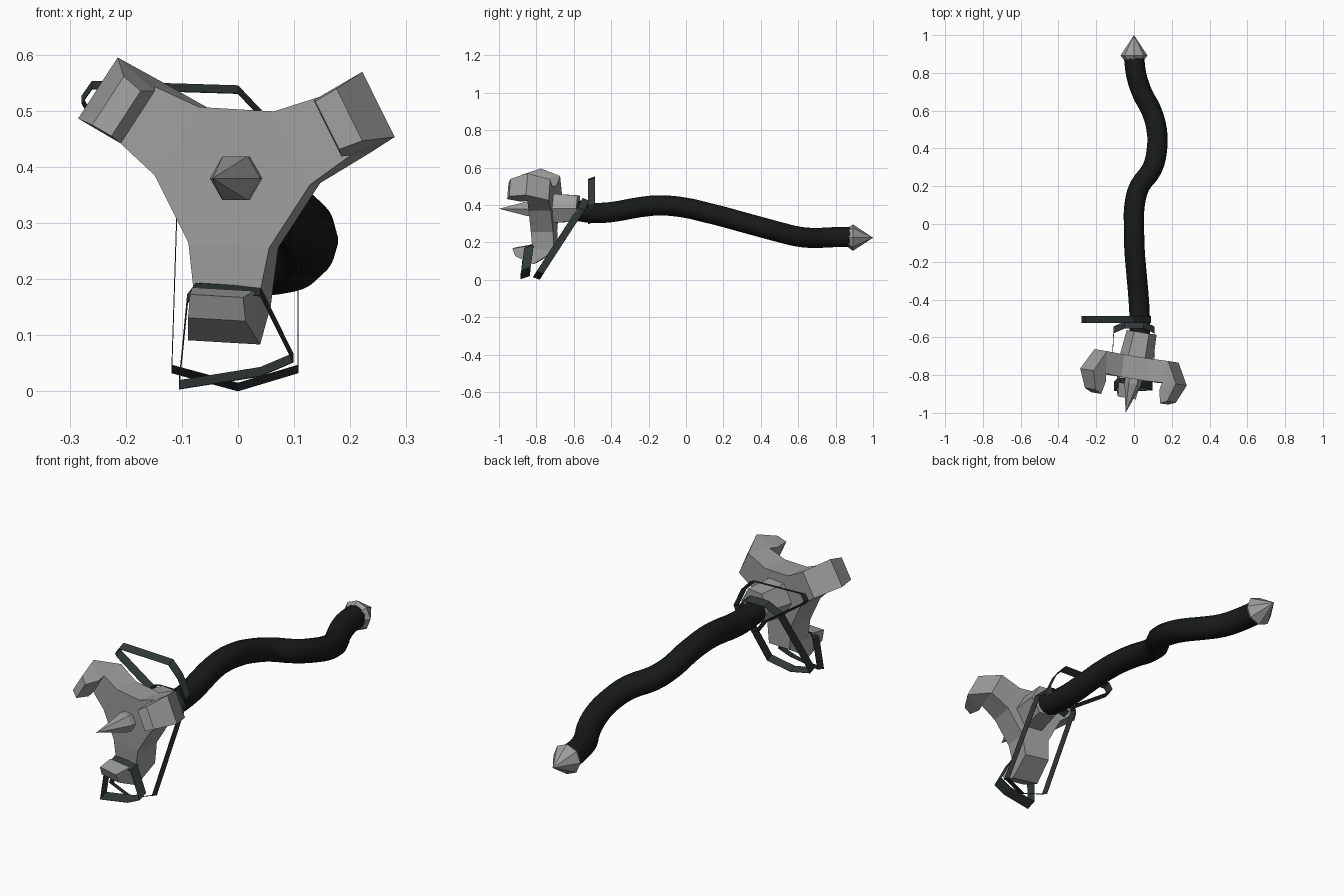
import bpy, bmesh
from math import sin, cos, pi, radians
from mathutils import Vector

if "Cube" in bpy.data.objects:
    bpy.data.objects.remove(bpy.data.objects["Cube"])

YAW = 0.16                                   # the head is turned slightly
ORIGIN = Vector((0, -0.76, 0.38))
RIGHT = Vector((cos(YAW), -sin(YAW), 0))
FORE = Vector((-sin(YAW), -cos(YAW), 0))
UP = Vector((0, 0, 1))


def head_space(a, g, z):
    return ORIGIN + RIGHT * a + FORE * g + UP * z


def material(name, rgb):
    m = bpy.data.materials.new(name)
    m.diffuse_color = (*rgb, 1)
    m.use_nodes = True
    m.node_tree.nodes["Principled BSDF"].inputs["Base Color"].default_value = m.diffuse_color
    return m


steel_mat = material("dark_steel", (0.34, 0.34, 0.34))
cord_mat = material("black_cord", (0.008, 0.0105, 0.0095))
strap_mat = material("dark_strap", (0.03, 0.04, 0.04))


def finish(bm, name, mat):
    bmesh.ops.recalc_face_normals(bm, faces=bm.faces[:])
    me = bpy.data.meshes.new(name)
    bm.to_mesh(me)
    bm.free()
    ob = bpy.data.objects.new(name, me)
    bpy.context.collection.objects.link(ob)
    me.materials.append(mat)
    return ob


def spindle(name, rings, sides, side_dir):
    """Faceted turned part; rings of (centre, radius), zero radius makes a point."""
    bm = bmesh.new()
    loops = []
    for c, r in rings:
        c = Vector(c)
        if r == 0:
            loops.append([bm.verts.new(c)] * sides)
        else:
            loops.append([bm.verts.new(c + side_dir * (r * cos(2 * pi * i / sides))
                                       + UP * (r * sin(2 * pi * i / sides)))
                          for i in range(sides)])
    for p, q in zip(loops, loops[1:]):
        for i in range(sides):
            j = (i + 1) % sides
            bm.faces.new(list(dict.fromkeys((p[i], p[j], q[j], q[i]))))
    for l in (loops[0], loops[-1]):
        if l[0] is not l[1]:
            bm.faces.new(l)
    return finish(bm, name, steel_mat)


def strap(name, points, width):
    """Thin closed ribbon through the points."""
    bm = bmesh.new()
    w = Vector(width) / 2
    rows = [(bm.verts.new(Vector(p) - w), bm.verts.new(Vector(p) + w)) for p in points]
    for i, (a, b) in enumerate(rows):
        c, d = rows[(i + 1) % len(rows)]
        bm.faces.new((a, c, d, b))
    ob = finish(bm, name, strap_mat)
    s = ob.modifiers.new("thickness", 'SOLIDIFY')
    s.thickness = 0.0015
    s.offset = 0
    return ob


# Three-clawed head: hub plus arms swept through four-cornered sections
# section: inner (radius, forward, half width), outer (radius, forward, half width)
SECTIONS = [((0.120, 0.060, 0.073), (0.120, -0.060, 0.070)),
            ((0.208, 0.055, 0.059), (0.225, -0.063, 0.062)),
            ((0.198, 0.095, 0.056), (0.293, 0.050, 0.065)),
            ((0.210, 0.165, 0.048), (0.252, 0.148, 0.052))]
bm = bmesh.new()
front, back = [], []
for k in range(3):
    t = radians(26.7 + 120 * k)

    def corner(rho, g, s):
        return bm.verts.new(head_space(rho * cos(t) - s * sin(t), g,
                                       rho * sin(t) + s * cos(t)))
    rings = []
    for (ri, gi, wi), (ro, go, wo) in SECTIONS:
        rings.append([corner(ri, gi, -wi), corner(ri, gi, wi),
                      corner(ro, go, wo), corner(ro, go, -wo)])
    for p, q in zip(rings, rings[1:]):
        for i in range(4):
            j = (i + 1) % 4
            bm.faces.new((p[i], p[j], q[j], q[i]))
    bm.faces.new(rings[-1])
    front += rings[0][:2]
    back += [rings[0][3], rings[0][2]]
bm.faces.new(front)
bm.faces.new(back)
for i in (1, 3, 5):                          # webs between the arms
    j = (i + 1) % 6
    bm.faces.new((front[i], front[j], back[j], back[i]))
finish(bm, "claw_head", steel_mat)

# Front spike, neck block and tail point
spindle("front_spike", [(head_space(0.008, 0.05, 0), 0.045),
                        (head_space(0.008, 0.085, 0), 0.045),
                        ((-0.045, -1.0, 0.38), 0)], 6, RIGHT)
spindle("neck_block", [(head_space(0.005, -0.05, 0.002), 0.09),
                       (head_space(0.01, -0.19, 0.002), 0.08)], 6, RIGHT)
spindle("tail_point", [((0, 0.87, 0.226), 0.055), ((0, 0.893, 0.226), 0.071),
                       ((0, 1.0, 0.225), 0)], 8, Vector((1, 0, 0)))

# Wavy cord handle
path = [(0.03, -0.60, 0.372), (0.03, -0.50, 0.358), (0.025, -0.40, 0.362),
        (0.012, -0.25, 0.388), (0.003, -0.14, 0.398), (0, 0.0, 0.385),
        (0.003, 0.10, 0.362), (0.03, 0.20, 0.337), (0.095, 0.29, 0.312),
        (0.122, 0.40, 0.282), (0.120, 0.50, 0.255), (0.092, 0.60, 0.231),
        (0.045, 0.69, 0.224), (0.012, 0.79, 0.228), (0, 0.885, 0.228)]
cu = bpy.data.curves.new("cord_handle", 'CURVE')
cu.dimensions = '3D'
sp = cu.splines.new('BEZIER')
sp.bezier_points.add(len(path) - 1)
for bp, p in zip(sp.bezier_points, path):
    bp.co = p
    bp.handle_left_type = bp.handle_right_type = 'AUTO'
cu.resolution_u = 3
cu.bevel_depth = 0.054
cu.bevel_resolution = 4
cu.use_fill_caps = True
cu.materials.append(cord_mat)
bpy.context.collection.objects.link(bpy.data.objects.new("cord_handle", cu))

# Loose straps: one out to the side, one hanging, one round the lower claw
strap("side_strap", [(x, -0.505, z) for x, z in
                     ((-0.278, 0.52), (-0.26, 0.546), (0, 0.538), (0.05, 0.485),
                      (0.09, 0.40), (0.06, 0.325), (-0.02, 0.305), (-0.06, 0.36),
                      (-0.27, 0.505))], (0, 0.038, 0.014))
strap("hanging_strap", [(-0.118, -0.78, 0.040), (0, -0.80, 0.008), (0.107, -0.78, 0.040),
                        (0.107, -0.56, 0.38), (0.05, -0.535, 0.43),
                        (-0.05, -0.535, 0.43), (-0.107, -0.56, 0.38)],
      (0, 0.036, -0.014))
strap("claw_strap", [(-0.075, -0.84, 0.185), (0.04, -0.84, 0.178), (0.098, -0.855, 0.06),
                     (0.04, -0.86, 0.035), (-0.105, -0.86, 0.012), (-0.09, -0.845, 0.165)],
      (0, 0.05, 0.016))
